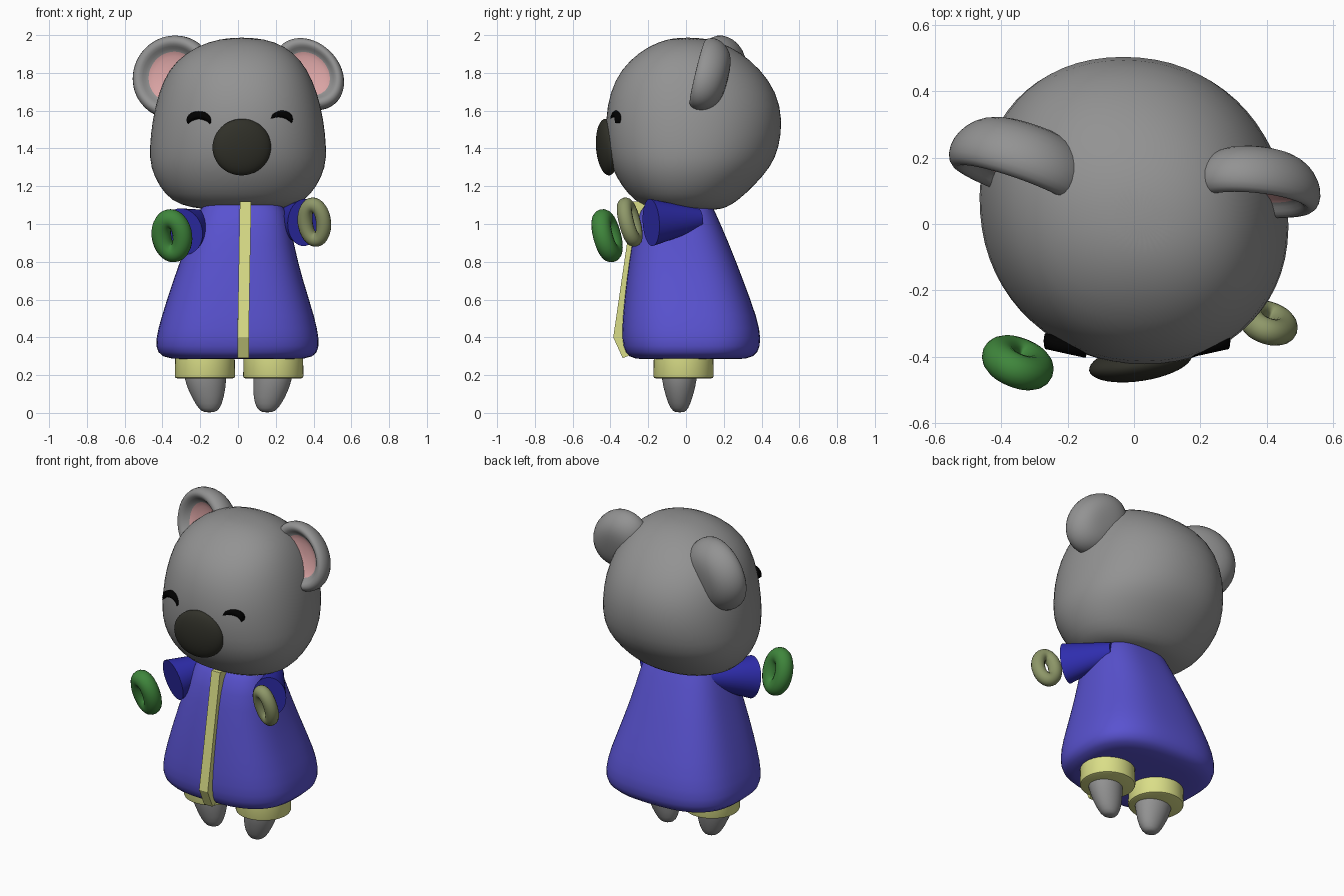
import bpy, bmesh, math
from mathutils import Vector, Matrix

cube = bpy.data.objects.get("Cube")
if cube:
    bpy.data.objects.remove(cube, do_unlink=True)


def material(name, r, g, b):
    m = bpy.data.materials.new(name)
    m.use_nodes = True
    m.diffuse_color = (r, g, b, 1)
    bsdf = next(n for n in m.node_tree.nodes if n.type == "BSDF_PRINCIPLED")
    bsdf.inputs["Base Color"].default_value = (r, g, b, 1)
    return m


GREY = material("grey_fur", .29, .29, .29)
BLUE = material("coat_blue", .1, .085, .63)
NAVY = material("sleeve_blue", .028, .026, .42)
CREAM = material("trim_yellow", .7, .73, .245)
GREEN = material("mitten_green", .05, .24, .045)
OLIVE = material("mitten_olive", .27, .31, .14)
PINK = material("ear_pink", .7, .37, .37)
DARK = material("nose_dark", .03, .03, .022)
BLACK = material("eye_black", 0, 0, 0)


def finish(name, bm, *mats, smooth=180, subdivide=0):
    bmesh.ops.recalc_face_normals(bm, faces=bm.faces)
    mesh = bpy.data.meshes.new(name)
    bm.to_mesh(mesh)
    bm.free()
    ob = bpy.data.objects.new(name, mesh)
    bpy.context.collection.objects.link(ob)
    for m in mats:
        mesh.materials.append(m)
    if subdivide:
        mod = ob.modifiers.new("Subdivision", "SUBSURF")
        mod.levels = mod.render_levels = subdivide
    bpy.ops.object.select_all(action="DESELECT")
    ob.select_set(True)
    bpy.context.view_layer.objects.active = ob
    if smooth:
        bpy.ops.object.shade_smooth_by_angle(angle=math.radians(smooth))


def skin(rings, cap=True):
    """Join equal rings of points into a tube, with closed ends."""
    bm = bmesh.new()
    loops = [[bm.verts.new(p) for p in ring] for ring in rings]
    n = len(loops[0])
    for a, b in zip(loops, loops[1:]):
        for i in range(n):
            j = (i + 1) % n
            bm.faces.new((a[i], a[j], b[j], b[i]))
    if cap:
        bm.faces.new(loops[0])
        bm.faces.new(loops[-1])
    return bm


def loft(rows, front=2.0, back=2.0, skew=0.0, n=32):
    """Rows are (z, centre x, half width, front y, back y)."""
    rings = []
    for z, xc, a, yf, yb in rows:
        ring = []
        # widest point lies midway between front and back
        cy, b = (yf + yb) / 2, (yb - yf) / 2
        for i in range(n):
            t = 2 * math.pi * i / n
            c, s = math.cos(t), math.sin(t)
            p = front if s < 0 else back
            y = cy + b * math.copysign(abs(s) ** (2 / p), s)
            x = xc + a * math.copysign(abs(c) ** (2 / p), c) - skew * (y - cy)
            ring.append((x, y, z))
        rings.append(ring)
    return skin(rings)


# Head
head_rows = [
    (1.075, .02, .15, -.05, .17), (1.086, .01, .26, -.19, .21),
    (1.118, 0, .35, -.27, .27), (1.2, 0, .42, -.342, .36),
    (1.3, 0, .465, -.398, .45), (1.4, 0, .47, -.422, .495),
    (1.55, 0, .455, -.43, .515), (1.7, 0, .42, -.405, .482),
    (1.82, 0, .367, -.345, .395), (1.91, .01, .285, -.25, .29),
    (1.967, .02, .175, -.145, .175), (1.987, .02, .06, -.05, .07)]
finish("head", loft(head_rows, front=2.13, back=2.14, skew=.07), GREY, subdivide=1)

# Coat
coat_rows = [
    (.285, 0, .2, -.16, .2), (.282, 0, .37, -.28, .33),
    (.315, -.003, .43, -.325, .385), (.39, -.003, .435, -.342, .4),
    (.5, 0, .41, -.338, .38), (.7, 0, .345, -.318, .305),
    (.9, .01, .283, -.288, .228), (1.08, .03, .237, -.253, .148),
    (1.18, .02, .15, -.15, .1)]
finish("coat", loft(coat_rows, front=2.75, back=2.75), BLUE, subdivide=1)

# Front trim strip with a folded lower end
trim = []
for x, yo, yi, zo, zi in [(.04, -.28, -.2, 1.12, 1.12), (.027, -.385, -.3, .4, .42),
                          (.027, -.335, -.285, .29, .31)]:
    trim.append([(x - .03, yo, zo), (x + .03, yo, zo), (x + .03, yi, zi), (x - .03, yi, zi)])
finish("coat_trim", skin(trim), CREAM, smooth=0)


def cone(name, start, end, r1, r2, mat, bevel=0.0, flat=1.0):
    start, end = Vector(start), Vector(end)
    d = end - start
    place = (Matrix.Translation((start + end) / 2) @ d.to_track_quat("Z", "Y").to_matrix().to_4x4()
             @ Matrix.Diagonal((flat, 1, 1, 1)))
    bm = bmesh.new()
    bmesh.ops.create_cone(bm, cap_ends=True, segments=40, radius1=r1, radius2=r2,
                          depth=d.length, matrix=place)
    if bevel:
        rims = [e for e in bm.edges if any(len(f.verts) > 4 for f in e.link_faces)]
        bmesh.ops.bevel(bm, geom=rims, offset=bevel, segments=2, affect="EDGES", profile=.5)
    finish(name, bm, mat, smooth=35)


# Sleeves flare towards the hands
cone("left_sleeve", (.22, .07, 1.025), (.35, -.185, 1.008), .055, .125, NAVY, flat=.78)
cone("right_sleeve", (-.15, .04, 1.02), (-.293, -.232, .96), .055, .125, NAVY, flat=.95)

# Trouser cuffs and tapered feet
for side, x, tip, w in (("left", .187, .155, .107), ("right", -.175, -.152, .117)):
    cone(side + "_cuff", (x, -.013, .183), (x, -.013, .4), .16, .155, CREAM, .012)
    foot_rows = [(.002, tip, .025, -.055, -.01), (.018, tip, .056, -.082, .012),
                 (.08, tip * .7 + x * .3, .086, -.106, .035),
                 (.18, x, w, -.133, .063), (.3, x, w, -.135, .065)]
    finish(side + "_foot", loft(foot_rows, n=20), GREY, subdivide=1)


# Ring shaped mittens
def mitten(name, centre, rx, rz, tube, tilt, turn, mat):
    turned = Matrix.Rotation(math.radians(turn), 4, "Z") @ Matrix.Rotation(math.radians(tilt), 4, "X")
    place = Matrix.Translation(centre) @ turned
    rings = []
    for i in range(33):
        u = 2 * math.pi * i / 32
        ring = []
        for j in range(16):
            v = 2 * math.pi * j / 16
            r = tube * math.cos(v)
            ring.append(place @ Vector(((rx + r) * math.cos(u), tube * math.sin(v),
                                        (rz + r) * math.sin(u))))
        rings.append(ring)
    bm = skin(rings, cap=False)
    bmesh.ops.remove_doubles(bm, verts=bm.verts, dist=.0001)
    finish(name, bm, mat)


mitten("right_mitten", (-.35, -.418, .938), .06, .092, .052, 15, -22, GREEN)
mitten("left_mitten", (.404, -.298, 1.01), .052, .094, .04, 15, -20, OLIVE)


# Ears: domed at the back, thick rolled rim, dished pink front
def ear(name, centre, normal, long_dir, su, sv, depth):
    n = Vector(normal).normalized()
    u = Vector(long_dir)
    u = (u - n * u.dot(n)).normalized()
    v = n.cross(u)
    profile = [(.004, -.155), (.065, -.154), (.13, -.143), (.18, -.112), (.212, -.065),
               (.223, -.015), (.21, .03), (.18, .043), (.155, .022), (.14, -.005),
               (.08, -.024), (.004, -.03)]
    rings = []
    for r, h in profile:
        rings.append([Vector(centre) + u * (su * r * math.cos(t)) + v * (sv * r * math.sin(t))
                      + n * (h * depth) for t in (2 * math.pi * i / 32 for i in range(32))])
    bm = skin(rings)
    for f in bm.faces:
        q = f.calc_center_median() - Vector(centre)
        radius = math.hypot(q.dot(u) / su, q.dot(v) / sv)
        if radius < .142 and q.dot(n) > -.05:
            f.material_index = 1
    finish(name, bm, GREY, PINK, subdivide=1)


ear("right_ear", (-.345, .145, 1.78), (-.33, -.93, .15), (1, 0, 0), 1.04, 1.02, 1)
ear("left_ear", (.372, .09, 1.797), (-.05, -.95, .22), (.66, 0, -.75), .98, .77, .87)

# Nose
nose = bmesh.new()
bmesh.ops.create_uvsphere(
    nose, u_segments=40, v_segments=24, radius=1,
    matrix=Matrix.Translation((.02, -.417, 1.407)) @ Matrix.Rotation(math.radians(9), 4, "Z")
    @ Matrix.Rotation(math.radians(4), 4, "X") @ Matrix.Diagonal((.157, .055, .15, 1)))
finish("nose", nose, DARK)

# Smiling eyes: tapered arches that follow the face
for name, x, z, slope in (("right_eye", -.207, 1.532, .22), ("left_eye", .225, 1.537, -.22)):
    rings = []
    for i in range(17):
        t = math.pi * i / 16
        px, pz = .06 * math.cos(t), .044 * math.sin(t)
        r = .003 + .018 * math.sin(t)
        y = -.366 - slope * px
        rings.append([(x + px + r * math.cos(t) * math.cos(a), y + .024 * math.sin(a),
                       z + pz + r * math.cos(a))
                      for a in (2 * math.pi * k / 12 for k in range(12))])
    finish(name, skin(rings), BLACK, smooth=60)
